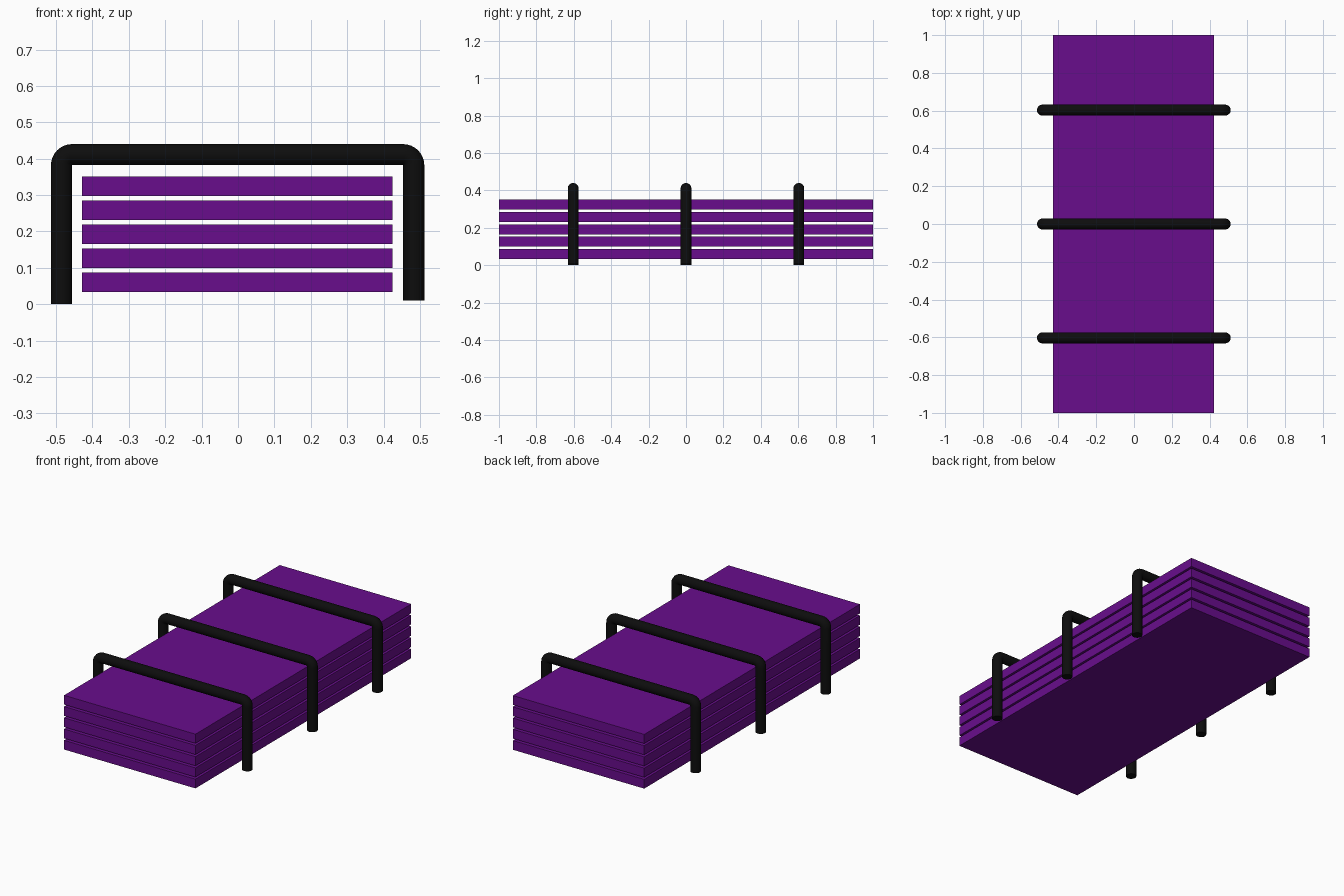
import bpy
from math import sin, cos, pi

cube = bpy.data.objects.get("Cube")
if cube:
    bpy.data.objects.remove(cube, do_unlink=True)


def make_material(name, rgb):
    mat = bpy.data.materials.new(name)
    mat.use_nodes = True
    mat.diffuse_color = (*rgb, 1)
    mat.node_tree.nodes["Principled BSDF"].inputs["Base Color"].default_value = (*rgb, 1)
    return mat


purple = make_material("purple", (0.14, 0.004, 0.265))
black = make_material("black", (0.004, 0.004, 0.004))


def board(name, x0, x1, z0, z1):
    bpy.ops.mesh.primitive_cube_add(size=1, location=((x0 + x1) / 2, 0, (z0 + z1) / 2))
    obj = bpy.context.object
    obj.name = name
    obj.scale = (x1 - x0, 2, z1 - z0)
    bpy.ops.object.transform_apply(location=False, rotation=False, scale=True)
    obj.data.materials.append(purple)


def hoop(name, y, radius=0.029, left=0.483, right=-0.485, top=0.411, steps=8):
    # Tight elbows: the inner edge of each bend is a sharp corner
    path = [(right, 0)]
    for i in range(steps + 1):
        a = i / steps * pi / 2
        path.append((right + radius * (1 - cos(a)), top - radius * (1 - sin(a))))
    for i in range(steps + 1):
        a = i / steps * pi / 2
        path.append((left - radius * (1 - sin(a)), top - radius * (1 - cos(a))))
    path.append((left, 0.01))

    curve = bpy.data.curves.new(name, "CURVE")
    curve.dimensions = "3D"
    curve.bevel_depth = radius
    curve.bevel_resolution = 6
    curve.use_fill_caps = True
    spline = curve.splines.new("POLY")
    spline.points.add(len(path) - 1)
    for point, (x, z) in zip(spline.points, path):
        point.co = (x, 0, z, 1)
    curve.materials.append(black)

    obj = bpy.data.objects.new(name, curve)
    obj.location.y = y
    bpy.context.collection.objects.link(obj)
    bpy.ops.object.select_all(action="DESELECT")
    obj.select_set(True)
    bpy.context.view_layer.objects.active = obj
    bpy.ops.object.convert(target="MESH")
    bpy.ops.object.shade_smooth_by_angle()


# Stack of five flat boards with narrow gaps
for i in range(5):
    z = 0.033 + i * 0.066
    board(f"board_{i + 1}", -0.429, 0.424, z, z + 0.054)

# Three bent tube hoops over the stack
for name, y in (("front_hoop", -0.603), ("middle_hoop", 0), ("back_hoop", 0.603)):
    hoop(name, y)
